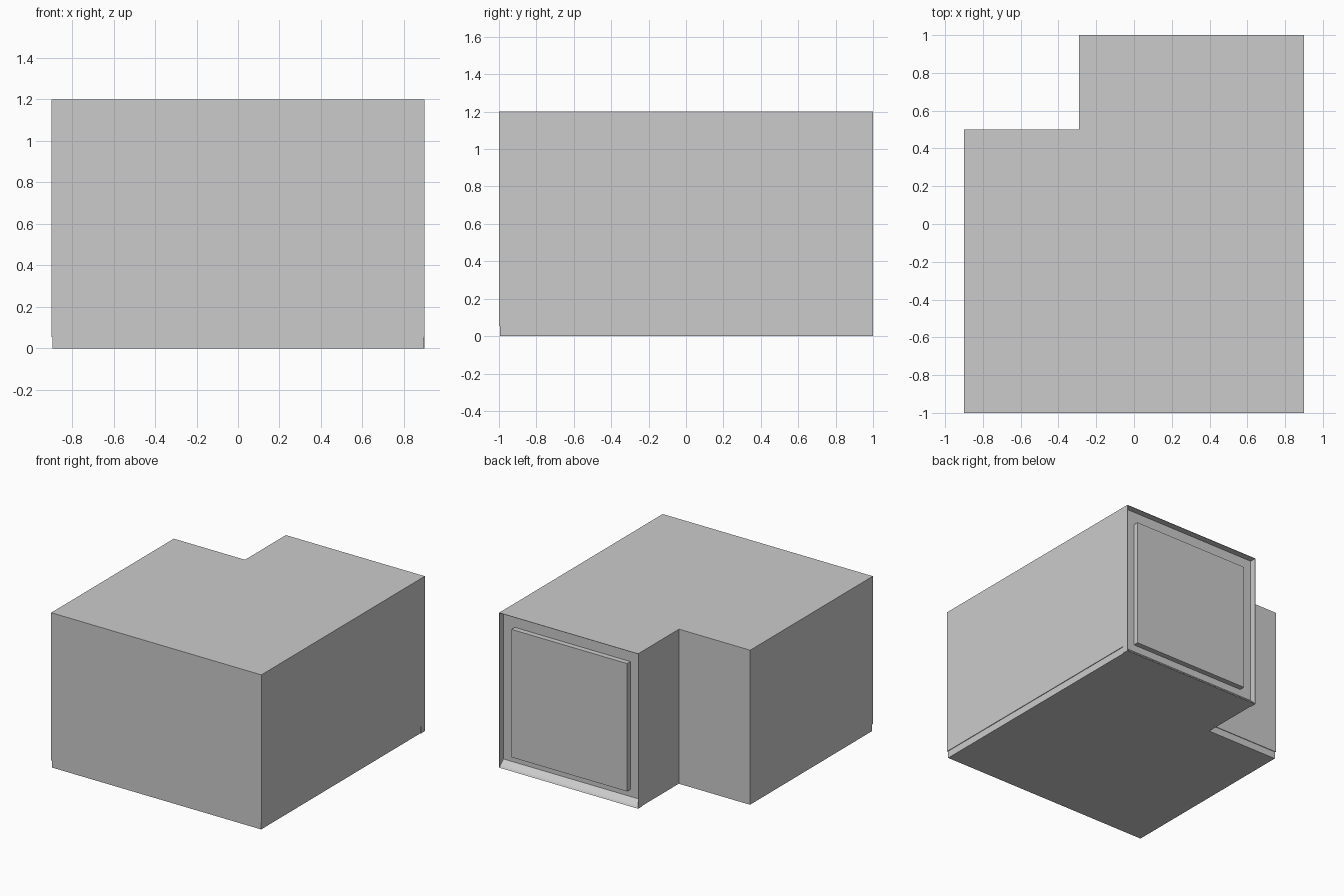
import bpy, bmesh

if "Cube" in bpy.data.objects:
    bpy.data.objects.remove(bpy.data.objects["Cube"])

H = 1.2            # room height
X0, X1 = -0.29, 0.9  # alcove side walls
BACK = 0.952       # plane of the recessed window wall
BASE = 0.055       # skirting height
T = 0.003          # sheet thickness of the projecting wall ends


def add_object(name, bm):
    bmesh.ops.recalc_face_normals(bm, faces=bm.faces)
    mesh = bpy.data.meshes.new(name)
    bm.to_mesh(mesh)
    bm.free()
    obj = bpy.data.objects.new(name, mesh)
    bpy.context.collection.objects.link(obj)
    return obj


def prism(name, outline, offset):
    """Extrude a closed 3D outline along the offset vector."""
    bm = bmesh.new()
    face = bm.faces.new([bm.verts.new(p) for p in outline])
    ext = bmesh.ops.extrude_face_region(bm, geom=[face])["geom"]
    verts = [g for g in ext if isinstance(g, bmesh.types.BMVert)]
    bmesh.ops.translate(bm, verts=verts, vec=offset)
    return add_object(name, bm)


def box(name, lo, hi):
    pts = [(lo[0], lo[1]), (hi[0], lo[1]), (hi[0], hi[1]), (lo[0], hi[1])]
    return prism(name, [(x, y, lo[2]) for x, y in pts], (0, 0, hi[2] - lo[2]))


def room_outline(z, d=0.0):
    """L-shaped floor plan, inset by d."""
    pts = [(-0.9 + d, -1 + d), (X1 - d, -1 + d), (X1 - d, BACK),
           (X0 + d, BACK), (X0 + d, 0.5 - d), (-0.9 + d, 0.5 - d)]
    return [(x, y, z) for x, y in pts]


# Room walls and the slightly set back skirting below them
prism("room_walls", room_outline(BASE), (0, 0, H - BASE))
prism("skirting", room_outline(0, 0.005), (0, 0, BASE))

# Wall, ceiling and floor ends projecting past the window wall
box("right_wall_end", (X1 - T, BACK, 0), (X1, 1, H))
box("left_wall_end", (X0, BACK, 0), (X0 + T, 1, H))
box("ceiling_end", (X0 + T, BACK, H - T), (X1 - T, 1, H))

# Sloped skirting at the foot of the window wall
prism("window_wall_skirting",
      [(X0 + T, BACK, 0), (X0 + T, 1, 0), (X0 + T, 0.99, 0.015),
       (X0 + T, BACK, 0.05)], (X1 - X0 - 2 * T, 0, 0))

# Raised window panel
box("window_panel", (X0 + 0.1, BACK, 0.105), (X1 - 0.1, 0.993, 1.095))
